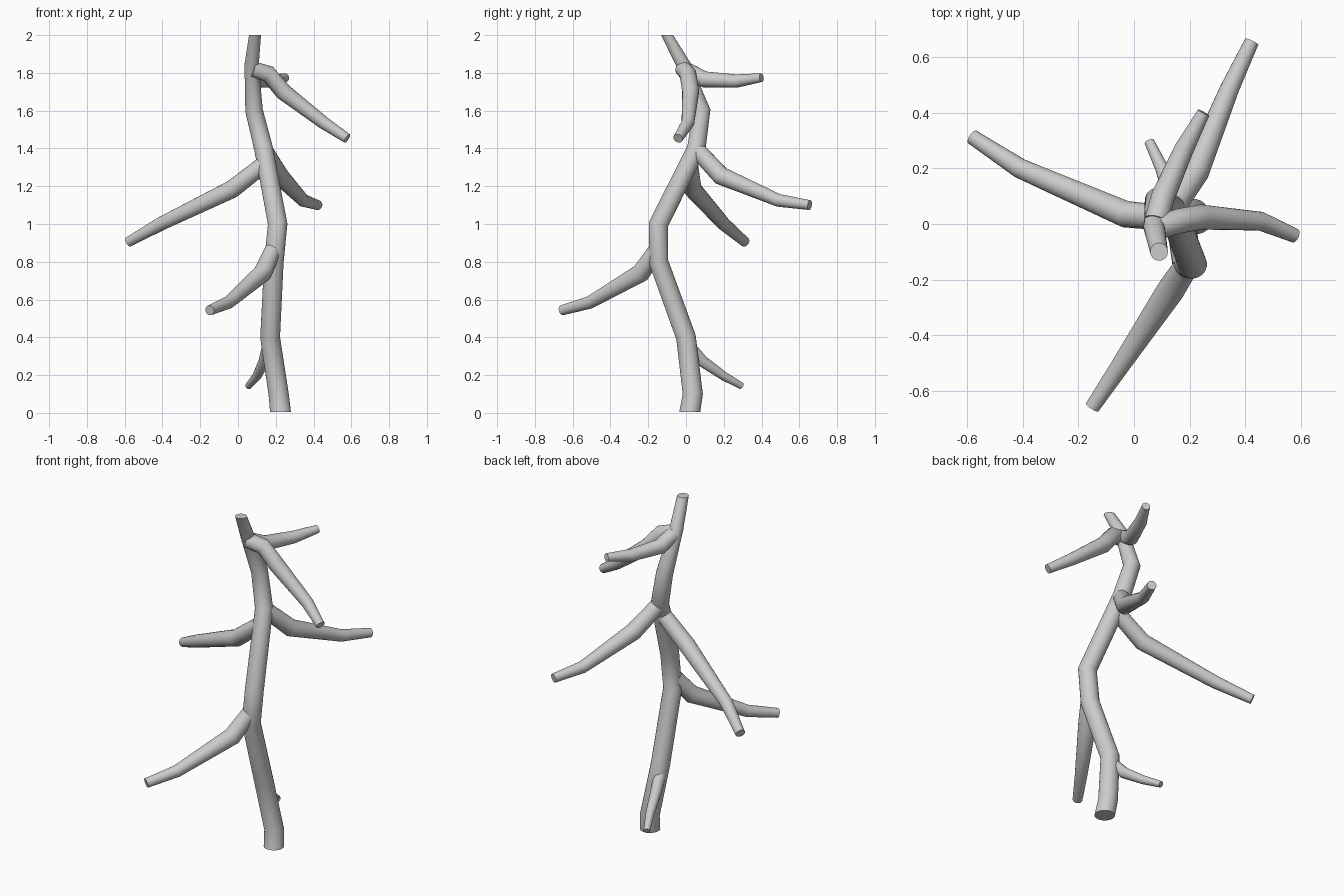
import bpy, bmesh, math
from mathutils import Vector

if "Cube" in bpy.data.objects:
    bpy.data.objects.remove(bpy.data.objects["Cube"])

SIDES = 20


def limb(name, nodes, flat_ends=False):
    """Tapered tube through (x, y, z, radius) nodes, with mitred bends and capped ends."""
    pts = [Vector(n[:3]) for n in nodes]
    dirs = [(b - a).normalized() for a, b in zip(pts, pts[1:])]
    bm = bmesh.new()
    rings = []
    side = None
    for i, p in enumerate(pts):
        d_in, d_out = dirs[max(i - 1, 0)], dirs[min(i, len(dirs) - 1)]
        n = (d_in + d_out).normalized()
        if flat_ends and i in (0, len(pts) - 1):
            n = Vector((0, 0, 1))
        if side is None:
            side = n.orthogonal()
        side = (side - n * side.dot(n)).normalized()
        other = n.cross(side)
        ring = []
        for k in range(SIDES):
            a = 2 * math.pi * k / SIDES
            ring.append(bm.verts.new(p + nodes[i][3] * (side * math.cos(a) + other * math.sin(a))))
        rings.append(ring)
    for r0, r1 in zip(rings, rings[1:]):
        for k in range(SIDES):
            j = (k + 1) % SIDES
            bm.faces.new((r0[k], r0[j], r1[j], r1[k]))
    bm.faces.new(rings[0][::-1])
    bm.faces.new(rings[-1])
    me = bpy.data.meshes.new(name)
    bm.to_mesh(me)
    bm.free()
    ob = bpy.data.objects.new(name, me)
    bpy.context.collection.objects.link(ob)
    bpy.ops.object.select_all(action='DESELECT')
    ob.select_set(True)
    bpy.context.view_layer.objects.active = ob
    bpy.ops.object.shade_smooth_by_angle(angle=math.radians(50))
    return ob


# Crooked trunk
limb("trunk", [(.225, .02, .005, .056), (.215, .036, .1, .054), (.17, 0, .4, .053),
               (.19, -.145, .8, .052), (.21, -.145, 1.0, .052), (.135, .055, 1.4, .05),
               (.085, .083, 1.6, .047), (.072, -.012, 1.84, .038), (.09, -.1, 2.0, .032)],
     flat_ends=True)

# Drooping branches, bottom to top
limb("low_back_twig", [(.165, .0, .37, .034), (.14, .085, .275, .031),
                       (.10, .2, .195, .024), (.055, .295, .142, .018)])
limb("front_branch", [(.185, -.155, .86, .045), (.13, -.24, .74, .05),
                      (-.05, -.51, .585, .034), (-.15, -.658, .543, .027)])
limb("left_branch", [(.13, .02, 1.31, .045), (-.03, .035, 1.185, .048),
                     (-.41, .2, 1.0, .036), (-.58, .312, .905, .027)])
limb("back_branch", [(.14, .06, 1.39, .045), (.22, .185, 1.255, .049),
                     (.345, .49, 1.125, .034), (.423, .655, 1.1, .026)])
limb("right_branch", [(.075, -.015, 1.82, .043), (.16, .01, 1.795, .045), (.24, .025, 1.7, .045),
                      (.455, .01, 1.535, .034), (.578, -.042, 1.453, .026)])
limb("upper_back_branch", [(.08, .01, 1.81, .043), (.105, .1, 1.765, .043),
                           (.18, .27, 1.757, .035), (.25, .4, 1.775, .023)])
